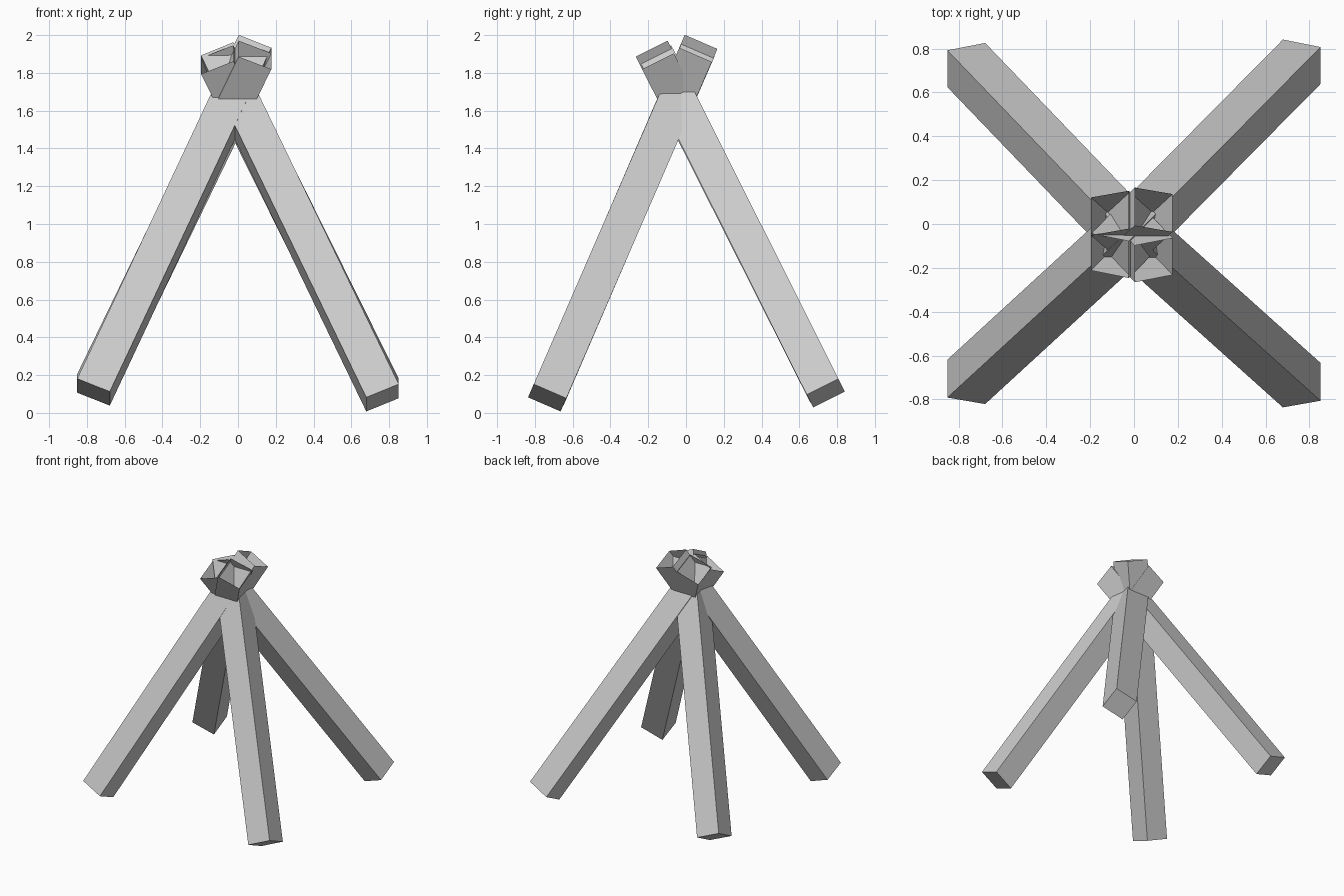
import bpy
import bmesh
from mathutils import Matrix, Vector

cube = bpy.data.objects.get("Cube")
if cube:
    bpy.data.objects.remove(cube, do_unlink=True)

WIDTH = 0.188

# One plain grey for everything
grey = bpy.data.materials.new("plain grey")
grey.use_nodes = True
colour = (0.6, 0.6, 0.6, 1)
grey.diffuse_color = colour
grey.node_tree.nodes["Principled BSDF"].inputs["Base Color"].default_value = colour


def hollow_beam(name, foot, tip):
    """Square tube from foot to tip, closed at the foot and open at the tip."""
    foot, tip = Vector(foot), Vector(tip)
    axis = (tip - foot).normalized()
    across = Vector((0, axis.z, -axis.y)).normalized()
    side = across.cross(axis)
    frame = Matrix((side, across, axis)).transposed().to_4x4()
    size = Matrix.Diagonal((WIDTH, WIDTH, (tip - foot).length, 1))
    bm = bmesh.new()
    bmesh.ops.create_cube(bm, size=1)
    bm.normal_update()
    lid = [f for f in bm.faces if f.normal.z > 0.9]
    bmesh.ops.delete(bm, geom=lid, context="FACES")
    bm.transform(Matrix.Translation((foot + tip) / 2) @ frame @ size)
    mesh = bpy.data.meshes.new(name)
    bm.to_mesh(mesh)
    bm.free()
    mesh.materials.append(grey)
    bpy.context.collection.objects.link(bpy.data.objects.new(name, mesh))


# Four leaning legs that cross near the top
hollow_beam("front_right_leg", (-0.765, -0.72, 0.11), (0.09, 0.065, 1.93))
hollow_beam("front_left_leg", (0.765, -0.735, 0.08), (-0.11, 0.05, 1.89))
hollow_beam("back_right_leg", (-0.765, 0.725, 0.13), (0.09, -0.165, 1.895))
hollow_beam("back_left_leg", (0.765, 0.74, 0.105), (-0.11, -0.145, 1.87))
